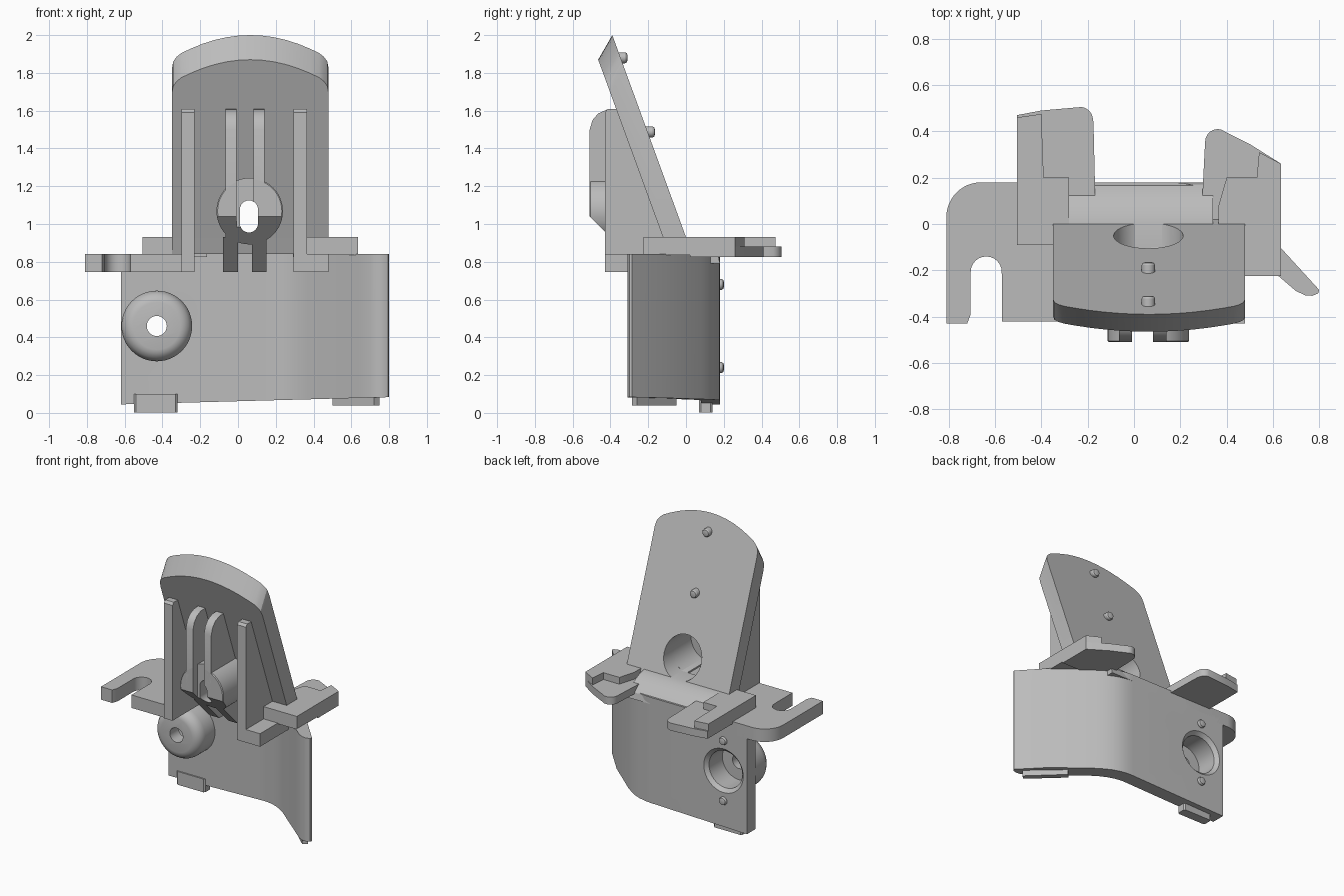
import bpy, bmesh, math
from mathutils import Vector

if "Cube" in bpy.data.objects:
    bpy.data.objects.remove(bpy.data.objects["Cube"])

grey = bpy.data.materials.new("grey_plastic")
grey.diffuse_color = (0.5, 0.5, 0.5, 1)
grey.use_nodes = True
grey.node_tree.nodes["Principled BSDF"].inputs["Base Color"].default_value = grey.diffuse_color


def finish(name, bm):
    bmesh.ops.recalc_face_normals(bm, faces=bm.faces[:])
    me = bpy.data.meshes.new(name)
    bm.to_mesh(me)
    bm.free()
    ob = bpy.data.objects.new(name, me)
    bpy.context.collection.objects.link(ob)
    me.materials.append(grey)
    return ob


def loft(name, a, b):
    """Closed solid between two matching outlines."""
    bm = bmesh.new()
    va, vb = [bm.verts.new(p) for p in a], [bm.verts.new(p) for p in b]
    bm.faces.new(va)
    bm.faces.new(vb[::-1])
    n = len(va)
    for i in range(n):
        bm.faces.new((va[i], vb[i], vb[(i + 1) % n], va[(i + 1) % n]))
    return finish(name, bm)


def prism(name, axis, pts, lo, hi):
    """Extrude a 2D outline along one axis."""
    def place(p, t):
        a, b = p
        return {'x': (t, a, b), 'y': (a, t, b), 'z': (a, b, t)}[axis]
    return loft(name, [place(p, lo) for p in pts], [place(p, hi) for p in pts])


def arc(cx, cy, r, a0, a1, n=12):
    return [(cx + r * math.cos(math.radians(a0 + (a1 - a0) * i / n)),
             cy + r * math.sin(math.radians(a0 + (a1 - a0) * i / n))) for i in range(n + 1)]


def circle(cx, cz, r, n=48):
    return arc(cx, cz, r, 0, 360, n)[:-1]


def rect(a0, b0, a1, b1):
    return [(a0, b0), (a1, b0), (a1, b1), (a0, b1)]


def turned(name, cx, cz, rings):
    """Solid of revolution about a y axis from (y, radius) rings."""
    bm = bmesh.new()
    loops = [[bm.verts.new((x, y, z)) for x, z in circle(cx, cz, r)] for y, r in rings]
    for p, q in zip(loops, loops[1:]):
        for i in range(len(p)):
            j = (i + 1) % len(p)
            bm.faces.new((p[i], p[j], q[j], q[i]))
    bm.faces.new(loops[0])
    bm.faces.new(loops[-1])
    return finish(name, bm)


def cut(objects, cutters):
    for ob in objects:
        bpy.context.view_layer.objects.active = ob
        for c in cutters:
            m = ob.modifiers.new("cut", 'BOOLEAN')
            m.operation, m.solver, m.object = 'DIFFERENCE', 'EXACT', c
            bpy.ops.object.modifier_apply(modifier=m.name)
    for c in cutters:
        bpy.data.objects.remove(c)


# Leaning back plate with arched top
TILT = 0.3645
outline = [(-.35, .85), (-.35, 1.82), (-.343, 1.86), (-.325, 1.885), (-.30, 1.905)]
outline += [(x, 2.0 - .72 * (x - .065) ** 2) for x in [-.25 + .063 * i for i in range(11)]]
outline += [(.43, 1.905), (.455, 1.885), (.473, 1.86), (.48, 1.82), (.48, .85)]
back = [(x, (.93 - z) * TILT, z) for x, z in outline]
front = [(x, y - .075, z - .13) if z > 1 else (x, y - .122, z) for x, y, z in back]
plate = loft("leaning_plate", back, front)

# Cup that carries the upper fastener
cup = turned("upper_cup", .062, 1.068, [(-.51, .17), (-.505, .176), (-.13, .176)])

# Middle ribs, with a sloped foot
mid_profile = [(-.215, .745), (-.43, .96), (-.51, 1.04), (-.51, 1.5), (-.495, 1.55), (-.465, 1.585),
               (-.42, 1.605), (-.34, 1.61), (-.06, .84), (.1, .84), (.1, .745)]
mid_ribs = [prism("middle_rib", 'x', mid_profile, *s) for s in ((-.065, -.008), (.082, .14))]
flares = [prism("middle_rib_foot", 'x', [(-.215, .745), (-.40, .93), (-.1, .93), (.08, .84), (.08, .745)], *s)
          for s in ((-.08, 0), (.074, .15))]

# Openings of the cup: recess from the back, slot through, gap and sloped underside
slot = arc(.058, 1.077, .048, 0, 180) + arc(.058, 1.003, .048, 180, 360)
gap = prism("gap_cutter", 'x', rect(-.6, .7, -.455, 1.4), -.008, .082)
slope = prism("slope_cutter", 'x', [(-.7, 1.23), (-.1, .63), (-.7, .63)], -.3, .4)
cut([cup], [gap, slope])
cut([plate, cup] + mid_ribs,
    [prism("recess_cutter", 'y', circle(.062, 1.068, .15), -.36, .2),
     prism("slot_cutter", 'y', slot, -.7, .2)])

# Outer ribs
outer_profile = [(-.43, .745), (-.43, 1.59), (-.415, 1.608), (-.34, 1.608), (-.06, .84), (.08, .84), (.08, .745)]
for s in ((-.30, -.23), (.295, .365)):
    prism("outer_rib", 'x', outer_profile, *s)

# Rounded shoulder between the leaning plate and the lower wall
prism("shoulder", 'x', [(-.09, .84), (-.122, .93), (0, .93), (.05, .918), (.10, .895), (.14, .868),
                        (.17, .835), (.18, .79), (.10, .79), (.08, .84)], -.35, .34)

# Lower bent wall
wall = prism("lower_wall", 'z',
             [(-.62, .18), (.16, .18), (.21, .177), (.26, .166), (.31, .147), (.36, .118), (.41, .083),
              (.64, -.11), (.80, -.285), (.795, -.30), (.77, -.31), (.74, -.308), (.70, -.29), (.63, -.23),
              (.37, -.01), (.32, .025), (.27, .052), (.22, .07), (.17, .079), (.12, .08), (-.62, .08)], 0, .84)
for v in wall.data.vertices:
    if v.co.z < .4:
        v.co.z = .045 + .027 * (v.co.x + .62)

# Round boss with counterbore
boss = turned("round_boss", -.43, .46, [(-.10, .125), (-.095, .145), (-.08, .168), (-.055, .182),
                                        (-.03, .187), (.12, .187)])
cut([wall, boss], [turned("bore_cutter", -.43, .46, [(0, .135), (.155, .135), (.185, .165), (.3, .165)]),
                   prism("hole_cutter", 'y', circle(-.43, .46, .053), -.3, .3)])

# Bottom tabs
prism("left_tab", 'z', [(-.55, .08), (-.54, .07), (-.33, .07), (-.32, .08), (-.32, .13), (-.33, .14),
                        (-.54, .14), (-.55, .13)], .003, .1)
prism("right_tab", 'z', [(.50, -.08), (.53, -.05), (.75, -.26), (.72, -.285)], .04, .12)

# Left flange with open slot
flange = [(-.81, -.43), (-.72, -.43), (-.705, -.39)] + arc(-.638, -.207, .067, 180, 0)
flange += [(-.57, -.42), (-.23, -.42), (-.23, .12), (-.30, .18)] + arc(-.66, .03, .15, 90, 180)
prism("slotted_flange", 'z', flange, .745, .84)

# Right foot
prism("right_foot", 'z', [(.295, -.43), (.48, -.43), (.48, -.06), (.295, .08)], .745, .84)

# Side clips: raised arm plus a lower stepped tongue
prism("left_clip_arm", 'z', [(-.505, -.09), (-.28, -.09), (-.28, .20), (-.39, .20), (-.40, .475),
                             (-.505, .46)], .835, .93)
prism("left_clip_tongue", 'z', [(-.505, .05), (-.165, .02), (-.175, .44)] + arc(-.235, .448, .058, 0, 80, 6)
      + [(-.40, .49), (-.505, .47)], .825, .88)
prism("right_clip_arm", 'z', [(.365, -.225), (.635, -.225), (.635, .26), (.54, .31), (.53, .20), (.40, .20),
                              (.365, .08)], .835, .93)
prism("right_clip_tongue", 'z', [(.29, .02), (.635, .02), (.635, .26), (.50, .345), (.39, .40)]
      + arc(.362, .355, .055, 75, 180, 6), .825, .88)

# Small locating pins
for x, y, z in ((.062, -.165, 1.487), (.062, -.31, 1.88), (-.43, .20, .68), (-.43, .20, .24)):
    turned("locating_pin", x, z, [(y - .08, .029), (y - .012, .029), (y - .003, .024), (y, .015)])

# Smooth curves, sharp edges
for ob in bpy.context.scene.objects:
    ob.select_set(True)
    bpy.context.view_layer.objects.active = ob
bpy.ops.object.shade_smooth_by_angle(angle=math.radians(28))
